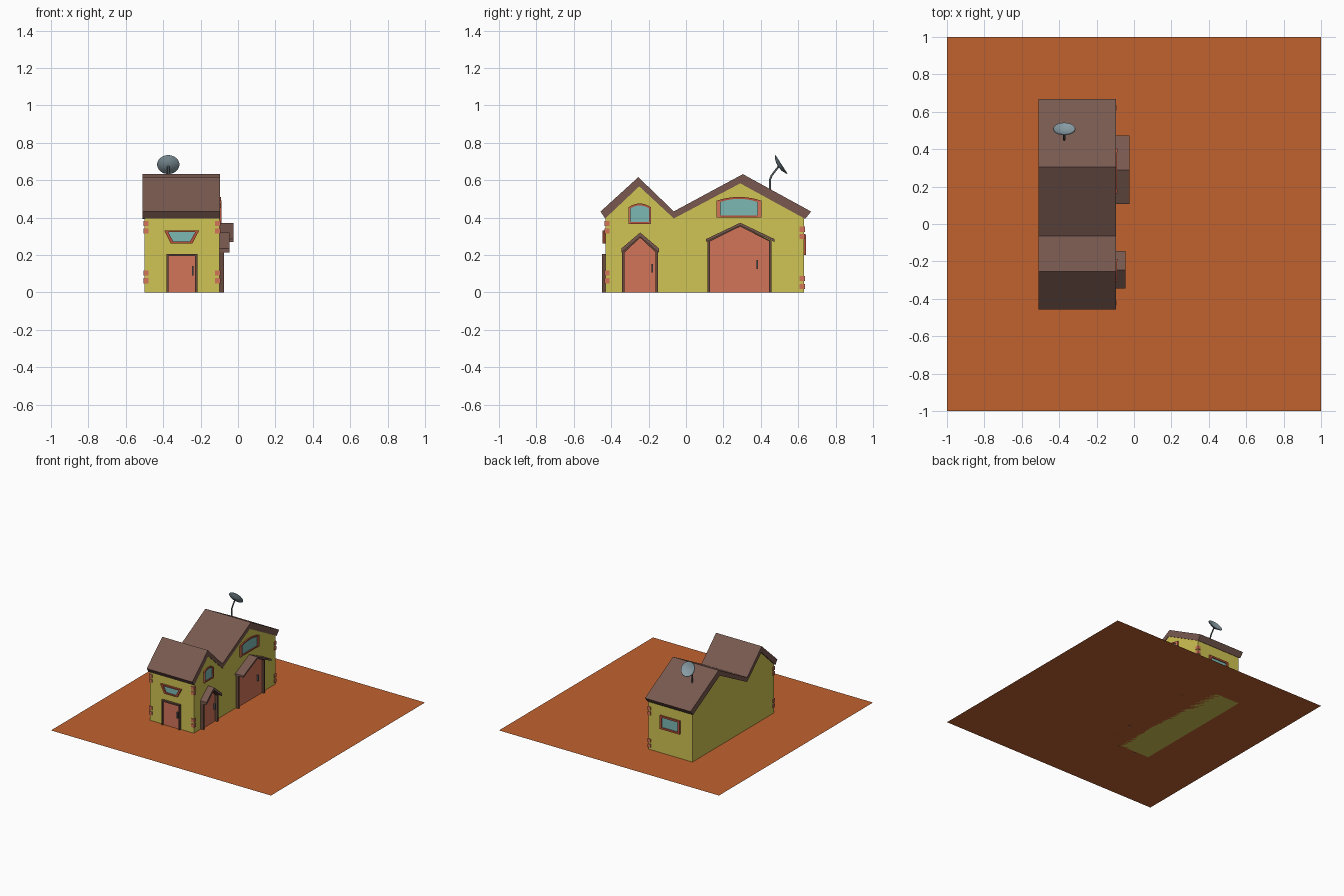
import bpy, bmesh, math
from mathutils import Matrix, Vector

if "Cube" in bpy.data.objects:
    bpy.data.objects.remove(bpy.data.objects["Cube"])


def material(name, rgb):
    lin = [((c / 255 + 0.055) / 1.055) ** 2.4 for c in rgb]
    m = bpy.data.materials.new(name)
    m.diffuse_color = (*lin, 1)
    m.use_nodes = True
    m.node_tree.nodes["Principled BSDF"].inputs["Base Color"].default_value = m.diffuse_color
    return m


ORANGE = material("orange earth", (193, 98, 47))
YELLOW = material("yellow wall", (208, 195, 83))
BROWN = material("brown roof", (120, 89, 79))
TRIM = material("dark brown trim", (104, 74, 62))
SALMON = material("salmon", (210, 117, 89))
RED = material("red frame", (184, 84, 60))
GLASS = material("teal glass", (124, 184, 179))
STEEL = material("dish steel", (136, 156, 165))
DARK = material("dark metal", (84, 92, 97))


def finish(name, bm, mat):
    bmesh.ops.recalc_face_normals(bm, faces=bm.faces)
    me = bpy.data.meshes.new(name)
    bm.to_mesh(me)
    bm.free()
    me.materials.append(mat)
    ob = bpy.data.objects.new(name, me)
    bpy.context.collection.objects.link(ob)
    return ob


def place(axis, p, d):
    # profile point p is (y, z) for axis x and (x, z) for axis y
    return (d, p[0], p[1]) if axis == 'x' else (p[0], d, p[1])


def prism(name, pts, axis, a, b, mat):
    bm = bmesh.new()
    lo = [bm.verts.new(place(axis, p, a)) for p in pts]
    hi = [bm.verts.new(place(axis, p, b)) for p in pts]
    bm.faces.new(lo)
    bm.faces.new(hi)
    n = len(pts)
    for i in range(n):
        j = (i + 1) % n
        bm.faces.new((lo[i], lo[j], hi[j], hi[i]))
    return finish(name, bm, mat)


def rect(u0, u1, z0, z1):
    return [(u0, z0), (u1, z0), (u1, z1), (u0, z1)]


def box(name, x0, x1, y0, y1, z0, z1, mat):
    return prism(name, rect(y0, y1, z0, z1), 'x', x0, x1, mat)


def inset(pts, tu, tz):
    us, zs = [p[0] for p in pts], [p[1] for p in pts]
    cu, cz = (min(us) + max(us)) / 2, (min(zs) + max(zs)) / 2
    su = 1 - 2 * tu / (max(us) - min(us))
    sz = 1 - 2 * tz / (max(zs) - min(zs))
    return [(cu + (u - cu) * su, cz + (z - cz) * sz) for u, z in pts]


def window(name, pts, axis, wall, out, tu=0.012, tz=0.012):
    # raised frame ring with a recessed pane
    inner = inset(pts, tu, tz)
    bm = bmesh.new()
    loops = [[bm.verts.new(place(axis, p, d)) for p in q]
             for q, d in ((pts, wall), (pts, wall + out), (inner, wall + out), (inner, wall))]
    n = len(pts)
    for k in range(4):
        a, b = loops[k], loops[(k + 1) % 4]
        for i in range(n):
            j = (i + 1) % n
            bm.faces.new((a[i], a[j], b[j], b[i]))
    finish(name + "_frame", bm, RED)
    prism(name + "_glass", inner, axis, wall - 0.002, wall + out * 0.3, GLASS)


def arched(u0, u1, z0, z1, z2, n=8):
    # rectangle with a shallow curved top
    top = []
    for i in range(n + 1):
        t = i / n
        top.append((u1 + (u0 - u1) * t, z1 + (z2 - z1) * (1 - (2 * t - 1) ** 2)))
    return [(u0, z0), (u1, z0)] + top


def door(name, outer, inner, axis, wall, out):
    # outline runs from one foot over the top to the other foot
    prism(name + "_frame", outer + inner[::-1], axis, wall, wall + out, TRIM)
    prism(name, inner, axis, wall - 0.002, wall + out * 0.25, SALMON)


# Ground plate
bm = bmesh.new()
bmesh.ops.create_grid(bm, x_segments=1, y_segments=1, size=1)
ground = finish("base_plate", bm, ORANGE)

# Walls and double-gabled roof
XL, XR, YF, YB = -0.50, -0.10, -0.43, 0.63
under = [(YF, 0.397), (-0.25, 0.567), (-0.065, 0.395), (0.29, 0.583), (YB, 0.397)]
prism("walls", [(YF, 0)] + under + [(YB, 0)], 'x', XL, XR, YELLOW)
over = [(-0.457, 0.432), (-0.255, 0.616), (-0.065, 0.433), (0.304, 0.632), (0.669, 0.432)]
eaves = [(-0.432, 0.395)] + under[1:4] + [(0.637, 0.393)]
prism("roof", over + eaves[::-1], 'x', -0.51, -0.095, BROWN)

# Front door and its tapered window
door("front_door",
     [(-0.383, 0), (-0.383, 0.205), (-0.217, 0.205), (-0.217, 0)],
     [(-0.371, 0), (-0.371, 0.194), (-0.229, 0.194), (-0.229, 0)], 'y', YF, -0.018)
box("front_door_handle", -0.245, -0.238, -0.448, -0.433, 0.09, 0.14, DARK)
window("front_window", [(-0.36, 0.262), (-0.243, 0.262), (-0.207, 0.332), (-0.395, 0.332)],
       'y', YF, -0.016, 0.022, 0.010)

# Back window
window("back_window", rect(-0.39, -0.21, 0.20, 0.31), 'y', YB, 0.012, 0.016, 0.014)

# Side doors with gabled porches: y0, y1, eave bottom, eave top, apex, depth, handle y, handle z
porches = [("small", -0.345, -0.145, 0.212, 0.235, 0.32, -0.045, -0.18, 0.105),
           ("large", 0.107, 0.473, 0.270, 0.285, 0.372, -0.025, 0.382, 0.125)]
for name, y0, y1, zb, zt, zp, xo, hy, hz in porches:
    ym = (y0 + y1) / 2
    zi = zp - (zt - zb)
    a, b = (y0 + 0.004, y1 - 0.004) if name == "small" else (0.115, 0.458)
    w = 0.013
    prism(name + "_porch_roof",
          [(y0, zb), (y0, zt), (ym, zp), (y1, zt), (y1, zb), (ym, zi)], 'x', XR, xo, BROWN)
    door(name + "_side_door",
         [(a, 0), (a, zb + 0.004), (ym, zi + 0.002), (b, zb + 0.004), (b, 0)],
         [(a + w, 0), (a + w, zb + 0.002), (ym, zi - 0.005), (b - w, zb + 0.002), (b - w, 0)],
         'x', XR, 0.025)
    box(name + "_side_door_handle", -0.095, -0.08, hy - 0.004, hy + 0.004, hz, hz + 0.047, DARK)

# Side windows with salmon shutters
for name, y0, y1, z0, z1, z2, s in (("small", -0.307, -0.188, 0.366, 0.455, 0.475, 0.010),
                                    ("large", 0.163, 0.404, 0.400, 0.490, 0.510, 0.022)):
    window(name + "_side_window", arched(y0, y1, z0, z1, z2), 'x', XR, 0.010, s, 0.010)
    for side, u in (("front", y0), ("back", y1 - s)):
        box(f"{name}_{side}_shutter", XR, XR + 0.013, u, u + s, z0, z1, SALMON)

# Corner stones wrapped around three corners
for corner, cx, cy, dz in (("front_left", XL, YF, 0), ("front_right", XR, YF, 0),
                           ("back_right", XR, YB, -0.03)):
    sx = 1 if cx == XL else -1
    sy = 1 if cy == YF else -1
    for i, z in enumerate((0.048, 0.090, 0.314, 0.354)):
        xs = sorted((cx - sx * 0.006, cx + sx * 0.022))
        ys = sorted((cy - sy * 0.006, cy + sy * 0.022))
        box(f"{corner}_stone_{i + 1}", *xs, *ys, z + dz, z + dz + 0.028, SALMON)

# Dish: lathed shallow bowl tilted up and backwards
profile = [(0, -0.004), (0.03, 0.000), (0.058, 0.010), (0.06, 0.006), (0.032, -0.008), (0, -0.013)]
bm = bmesh.new()
vs = [bm.verts.new((r, 0, h)) for r, h in profile]
es = [bm.edges.new((vs[i], vs[i + 1])) for i in range(len(vs) - 1)]
bmesh.ops.spin(bm, geom=vs + es, cent=(0, 0, 0), axis=(0, 0, 1), angle=2 * math.pi, steps=24)
bmesh.ops.remove_doubles(bm, verts=bm.verts, dist=0.0005)
rot = Vector((0, 0.84, 0.54)).to_track_quat('Z', 'Y').to_matrix().to_4x4()
bmesh.ops.transform(bm, matrix=Matrix.Translation((-0.373, 0.502, 0.680)) @ rot, verts=bm.verts)
dish = finish("dish", bm, STEEL)
bpy.context.view_layer.objects.active = dish
dish.select_set(True)
bpy.ops.object.shade_smooth_by_angle(angle=math.radians(40))

# Bent mast carrying the dish
curve = bpy.data.curves.new("dish_mast", 'CURVE')
curve.dimensions = '3D'
curve.bevel_depth = 0.006
curve.bevel_resolution = 1
curve.use_fill_caps = True
path = [(0.45, 0.53), (0.45, 0.605), (0.458, 0.625), (0.495, 0.673)]
sp = curve.splines.new('POLY')
sp.points.add(len(path) - 1)
for p, (y, z) in zip(sp.points, path):
    p.co = (-0.373, y, z, 1)
curve.materials.append(DARK)
bpy.context.collection.objects.link(bpy.data.objects.new("dish_mast", curve))
